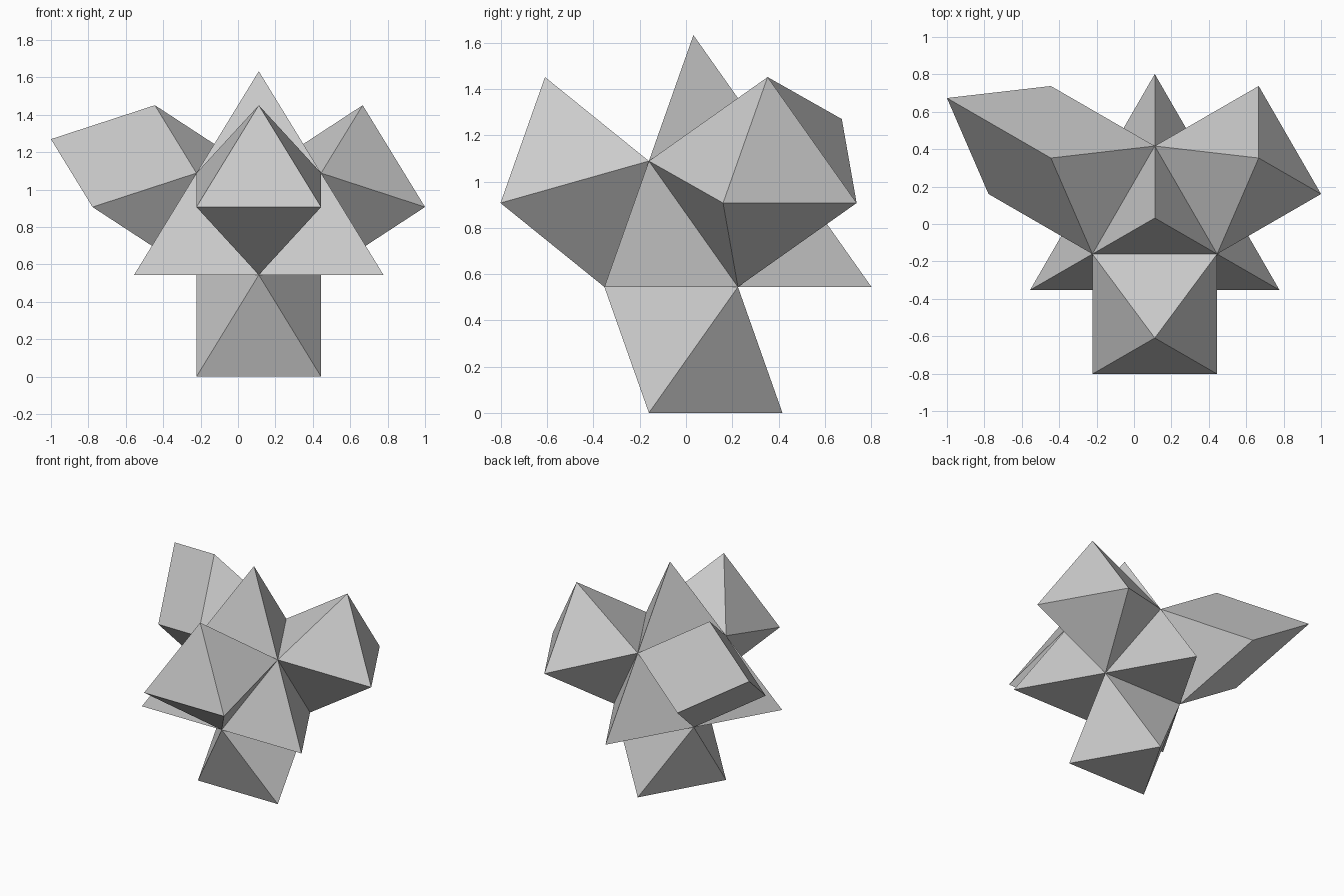
import bpy, bmesh, math
from mathutils import Vector

if "Cube" in bpy.data.objects:
    bpy.data.objects.remove(bpy.data.objects["Cube"])

EDGE = 2 / 3                       # every cell edge has this length
H = EDGE * math.sqrt(2 / 3)        # height of one layer of cells
R = EDGE / math.sqrt(3)            # circumradius of a cell triangle
CX, CY = 1 / 9, 0.032              # axis of the cluster
CORE = Vector((CX, CY, 1.5 * H))   # centre of the hidden core octahedron

grey = bpy.data.materials.new("light grey")
grey.diffuse_color = (0.6, 0.6, 0.6, 1)
grey.use_nodes = True
grey.node_tree.nodes["Principled BSDF"].inputs["Base Color"].default_value = grey.diffuse_color


def corner(angle, z):
    a = math.radians(angle)
    return Vector((CX + R * math.cos(a), CY + R * math.sin(a), z))


def make_object(name, faces, centre):
    """Flat triangles facing away from the centre of their cell."""
    bm = bmesh.new()
    for tri in faces:
        normal = (tri[1] - tri[0]).cross(tri[2] - tri[0])
        if normal.dot(tri[0] - centre) < 0:
            tri = tri[::-1]
        bm.faces.new([bm.verts.new(p) for p in tri])
    bmesh.ops.remove_doubles(bm, verts=bm.verts, dist=1e-4)
    # merge coplanar neighbours
    mesh = bpy.data.meshes.new(name)
    bm.to_mesh(mesh)
    bm.free()
    mesh.materials.append(grey)
    bpy.context.collection.objects.link(bpy.data.objects.new(name, mesh))


def frame(tri, inner):
    mid = sum(tri, Vector()) / 3
    return mid, (mid - inner).normalized()


def tetrahedron(name, tri, inner):
    """Pyramid on a triangle, open where it joins."""
    mid, out = frame(tri, inner)
    apex = mid + out * H
    faces = [[tri[i], tri[(i + 1) % 3], apex] for i in range(3)]
    make_object(name, faces, mid + out * H / 4)


def octahedron(name, tri, inner, capped=True):
    """Octahedron on a triangle, open where it joins; returns its far triangle."""
    mid, out = frame(tri, inner)
    centre = mid + out * H / 2
    far = [2 * centre - p for p in tri]
    faces = [far] if capped else []
    for i in range(3):
        j, k = (i + 1) % 3, (i + 2) % 3
        faces += [[tri[i], tri[j], far[k]], [far[i], far[j], tri[k]]]
    make_object(name, faces, centre)
    return far, centre


# Corners of the hidden core
upper = [corner(a, 2 * H) for a in (-150, -30, 90)]
lower = [corner(a, H) for a in (-90, 30, 150)]

# Top peak and supporting stem
tetrahedron("top_peak", upper, CORE)
octahedron("stem", lower, CORE)

# Three low points and three upper pods around the core
pods = ("front_pod", "right_pod", "left_pod")
points = ("left_point", "right_point", "back_point")
for i in range(3):
    tetrahedron(points[i], [upper[i], lower[i], lower[i - 1]], CORE)
    has_spike = pods[i] == "left_pod"
    far, centre = octahedron(pods[i], [upper[i], upper[(i + 1) % 3], lower[i]],
                             CORE, capped=not has_spike)
    # Extra spike on the end of the left pod
    if has_spike:
        tetrahedron("left_spike", far, centre)
